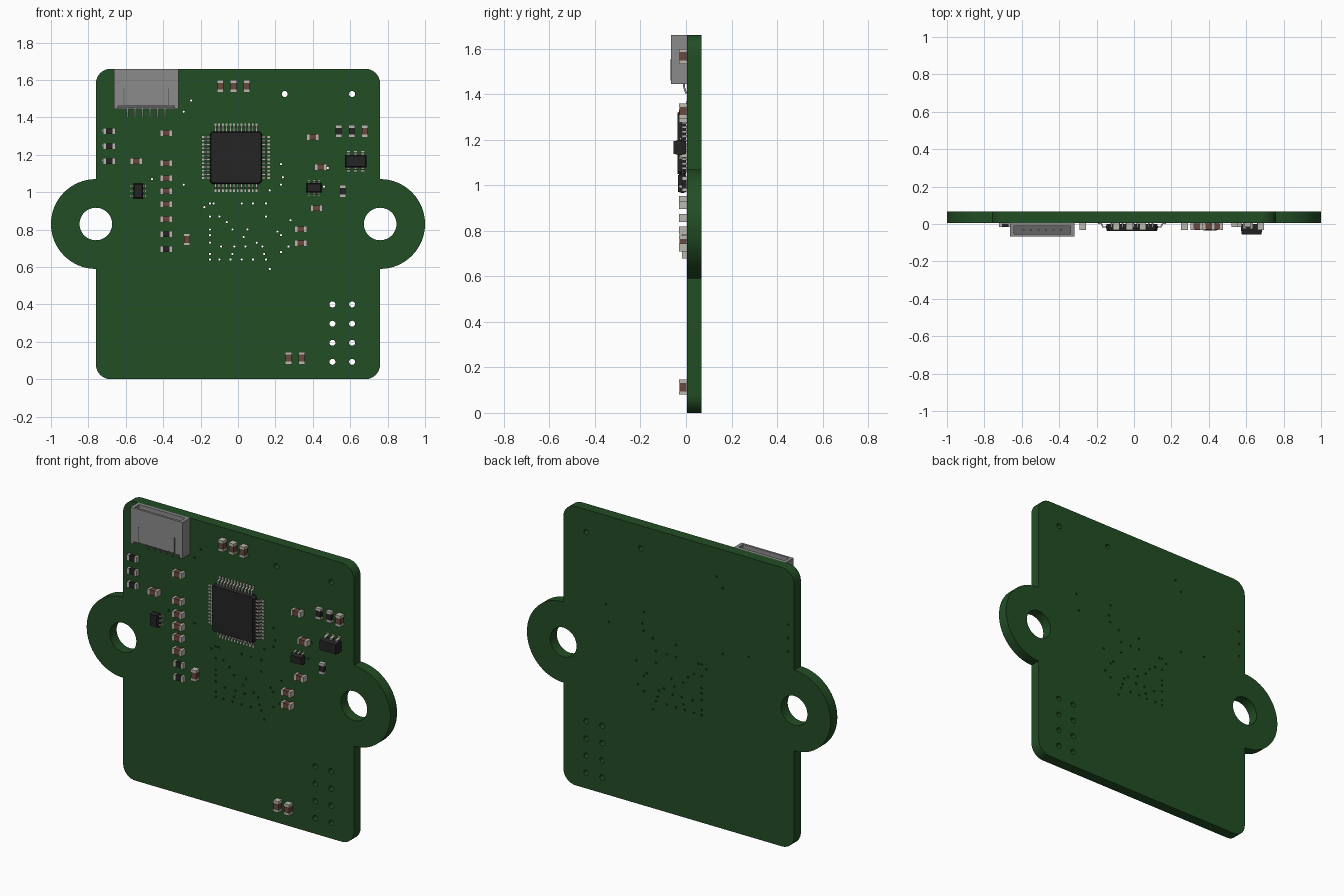
import bpy, bmesh, math
from mathutils import Vector

if "Cube" in bpy.data.objects:
    bpy.data.objects.remove(bpy.data.objects["Cube"])

FRONT, BACK = 0.005, 0.068


def material(name, color):
    m = bpy.data.materials.new(name)
    m.use_nodes = True
    m.diffuse_color = (*color, 1)
    m.node_tree.nodes["Principled BSDF"].inputs["Base Color"].default_value = (*color, 1)
    return m


GREEN = material("board green", (0.016, 0.075, 0.018))
BLACK = material("chip black", (0.019, 0.018, 0.019))
BROWN = material("ceramic brown", (0.14, 0.065, 0.045))
TIN = material("solder tin", (0.5, 0.48, 0.43))
GREY = material("plastic grey", (0.26, 0.26, 0.26))
DARK = material("slot grey", (0.13, 0.13, 0.13))


def finish(name, bm, mats):
    bmesh.ops.recalc_face_normals(bm, faces=bm.faces)
    me = bpy.data.meshes.new(name)
    bm.to_mesh(me)
    bm.free()
    for m in mats:
        me.materials.append(m)
    ob = bpy.data.objects.new(name, me)
    bpy.context.collection.objects.link(ob)
    return ob


def loft(bm, rings, mat=0):
    """Skin a closed solid through equal-length rings of points."""
    loops = [[bm.verts.new(p) for p in ring] for ring in rings]
    faces = [bm.faces.new(loops[0]), bm.faces.new(loops[-1])]
    n = len(loops[0])
    for a, b in zip(loops, loops[1:]):
        for i in range(n):
            j = (i + 1) % n
            faces.append(bm.faces.new((a[i], a[j], b[j], b[i])))
    for f in faces:
        f.material_index = mat


def box(bm, x0, x1, y0, y1, z0, z1, mat=0):
    loft(bm, [[(x0, y, z0), (x1, y, z0), (x1, y, z1), (x0, y, z1)] for y in (y0, y1)], mat)


# Circuit board: flat outline with drilled holes, extruded
def arc(cx, cy, r, start, end, n):
    return [(cx + r * math.cos(math.radians(start + (end - start) * i / n)),
             cy + r * math.sin(math.radians(start + (end - start) * i / n)))
            for i in range(n + 1)]


W, H, R, EAR = 0.76, 1.66, 0.08, 0.83
half = (arc(W - R, R, R, -90, 0, 8) + arc(W, EAR, 0.24, -90, 90, 32)
        + arc(W - R, H - R, R, 0, 90, 8))
outline = half + [(-x, z) for x, z in reversed(half)]


def hole(x, z, r, n):
    return arc(x, z, r, 0, 360, n)[:-1]


splines = [outline] + [hole(s * W, EAR, 0.087, 48) for s in (-1, 1)]
splines += [hole(x, z, 0.016, 16) for x in (0.505, 0.61) for z in (0.093, 0.195, 0.297, 0.4)]
splines += [hole(x, 1.525, 0.016, 16) for x in (0.25, 0.61)]

# Small through-holes: height followed by the x positions on that row, in hundredths
via_rows = [(94, -15, -13, 2, 8, 15), (92, -18), (87, -15, -10, 15), (84, -6),
            (85, 28), (80, -15, -3, 5), (79, 21), (77, -15, 23), (76, 3), (73, -15, 10),
            (71, -9, -2, 4, 13, 27), (68, 23), (67, -3, 14, -15),
            (64, -15, -10, -4, 2, 8, 15), (59, 17), (143, -29), (149, -25), (115, 23),
            (108, 24), (104, 23, -29), (101, 17, 2), (107, -46), (133, -72),
            (125, -72), (117, -72), (113, 48), (103, 46)]
for z, *xs in via_rows:
    splines += [hole(x / 100, z / 100, 0.006, 8) for x in xs]

curve = bpy.data.curves.new("board outline", "CURVE")
curve.dimensions = "2D"
curve.fill_mode = "BOTH"
curve.extrude = (BACK - FRONT) / 2
for pts in splines:
    s = curve.splines.new("POLY")
    s.points.add(len(pts) - 1)
    for p, (x, z) in zip(s.points, pts):
        p.co = (x, z, 0, 1)
    s.use_cyclic_u = True
helper = bpy.data.objects.new("board_outline", curve)
bpy.context.collection.objects.link(helper)
bpy.context.view_layer.update()
flat = bpy.data.meshes.new_from_object(
    helper.evaluated_get(bpy.context.evaluated_depsgraph_get()))
bpy.data.objects.remove(helper)
bm = bmesh.new()
bm.from_mesh(flat)
bmesh.ops.remove_doubles(bm, verts=bm.verts, dist=0.00001)
for v in bm.verts:
    x, z, d = v.co
    v.co = (x, (FRONT + BACK) / 2 - d, z)
for f in bm.faces:
    f.material_index = 0
board = finish("circuit_board", bm, [GREEN])
bpy.ops.object.select_all(action="DESELECT")
board.select_set(True)
bpy.context.view_layer.objects.active = board
bpy.ops.object.shade_smooth_by_angle(angle=math.radians(30))


# Two-terminal parts: metal end caps around a slightly smaller body
def two_terminal(name, x, z, upright, body, tall):
    bm = bmesh.new()

    def block(a0, a1, w, y0, y1, mat):
        if upright:
            box(bm, x - w, x + w, y0, y1, z + a0, z + a1, mat)
        else:
            box(bm, x + a0, x + a1, y0, y1, z - w, z + w, mat)

    top = FRONT - tall
    block(-0.019, 0.019, 0.0155, top + 0.002, FRONT - 0.002, 0)
    block(-0.033, -0.018, 0.0175, top, FRONT, 1)
    block(0.018, 0.033, 0.0175, top, FRONT, 1)
    finish(name, bm, [body, TIN])


caps_upright = [(x, 1.567) for x in (-0.094, -0.024, 0.046)]
caps_upright += [(x, 0.113) for x in (0.27, 0.34)] + [(0.678, 1.326), (-0.273, 0.747)]
caps_flat = [(-0.383, z) for z in (1.316, 1.155, 1.075, 1.005, 0.936, 0.856)]
caps_flat += [(-0.544, 1.166), (0.399, 1.294), (0.442, 1.134), (0.42, 0.914),
              (0.335, 0.802), (0.335, 0.727)]
resistors_flat = [(-0.383, z) for z in (0.775, 0.695)]
resistors_flat += [(-0.688, z) for z in (1.326, 1.246, 1.166)]
resistors_upright = [(0.538, 1.326), (0.608, 1.326), (0.56, 1.005)]
for name, spots, upright, body, tall in (
        ("capacitor", caps_upright, True, BROWN, 0.036),
        ("capacitor", caps_flat, False, BROWN, 0.036),
        ("resistor", resistors_upright, True, BLACK, 0.022),
        ("resistor", resistors_flat, False, BLACK, 0.022)):
    for x, z in spots:
        two_terminal(name, x, z, upright, body, tall)


# Integrated circuits: drafted body with clipped corners and gull-wing leads
def chip(name, x, z, w, h, tall, sides, count, pitch, lead_w, reach, clip):
    bm = bmesh.new()

    def ring(inset, up):
        a, b = w / 2 - inset, h / 2 - inset
        c = clip
        pts = [(a, b - c), (a - c, b), (c - a, b), (-a, b - c),
               (-a, c - b), (c - a, -b), (a - c, -b), (a, c - b)]
        return [(x + px, FRONT - up, z + pz) for px, pz in pts]

    mid = tall * 0.5
    loft(bm, [ring(0.005, 0.004), ring(0, mid - 0.002),
              ring(0, mid + 0.002), ring(0.005, tall)])
    t = 0.005
    profile = [(-0.004, mid + t / 2), (reach * 0.45, mid + t / 2), (reach * 0.65, t),
               (reach, t), (reach, 0), (reach * 0.5, 0), (reach * 0.3, mid - t / 2),
               (-0.004, mid - t / 2)]
    for dx, dz in sides:
        out, along = Vector((dx, 0, dz)), Vector((dz, 0, dx))
        edge = Vector((x, FRONT, z)) + out * (w / 2 if dx else h / 2)
        for i in range(count):
            u = (i - (count - 1) / 2) * pitch
            loft(bm, [[edge + out * o + along * (u + s * lead_w / 2) - Vector((0, up, 0))
                       for o, up in profile] for s in (-1, 1)], 1)
    finish(name, bm, [BLACK, TIN])


LEFT_RIGHT = [(-1, 0), (1, 0)]
UP_DOWN = [(0, -1), (0, 1)]
chip("main_processor", -0.011, 1.185, 0.278, 0.28, 0.042, LEFT_RIGHT + UP_DOWN,
     12, 0.02, 0.01, 0.043, 0.012)
chip("regulator", 0.629, 1.166, 0.115, 0.066, 0.06, UP_DOWN, 3, 0.038, 0.017, 0.022, 0.001)
chip("left_driver", 0.406, 1.024, 0.08, 0.052, 0.04, UP_DOWN, 3, 0.026, 0.011, 0.016, 0.001)
chip("right_driver", -0.533, 1.006, 0.052, 0.08, 0.04, LEFT_RIGHT, 3, 0.026, 0.011, 0.016, 0.001)

# Edge connector: open-topped housing with slots, contacts and solder tails
bm = bmesh.new()
X0, X1, Z0, Z1, Y0 = -0.662, -0.319, 1.445, 1.66, -0.067
MID = (X0 + X1) / 2
box(bm, X0, X0 + 0.02, Y0, FRONT, Z0, Z1)
box(bm, X1 - 0.02, X1, Y0, FRONT, Z0, Z1)
box(bm, X0 + 0.02, X1 - 0.02, Y0, Y0 + 0.013, Z0 + 0.015, Z1)
box(bm, X0 + 0.02, X1 - 0.02, -0.012, FRONT, Z0, Z1)
box(bm, X0 + 0.02, X1 - 0.02, Y0 + 0.013, -0.012, Z0 + 0.008, Z0 + 0.07, 1)
for s in (-1, 1):
    sx = MID + s * 0.118
    box(bm, sx - 0.003, sx + 0.003, Y0 - 0.001, Y0 + 0.001, Z0 + 0.02, Z0 + 0.11, 1)
box(bm, MID - 0.12, MID + 0.12, Y0 - 0.001, Y0 + 0.001, Z0 + 0.015, Z0 + 0.019, 1)
for i in range(6):
    px = MID + (i - 2.5) * 0.04
    box(bm, px - 0.005, px + 0.005, -0.038, -0.03, Z0 + 0.06, Z1 - 0.04)
    loft(bm, [[(px - 0.005, y, z), (px + 0.005, y, z), (px + 0.005, y2, z), (px - 0.005, y2, z)]
              for y, y2, z in ((-0.014, -0.006, Z0 + 0.01), (-0.012, -0.004, 1.43),
                               (-0.003, FRONT, 1.403))])
finish("edge_connector", bm, [GREY, DARK])
